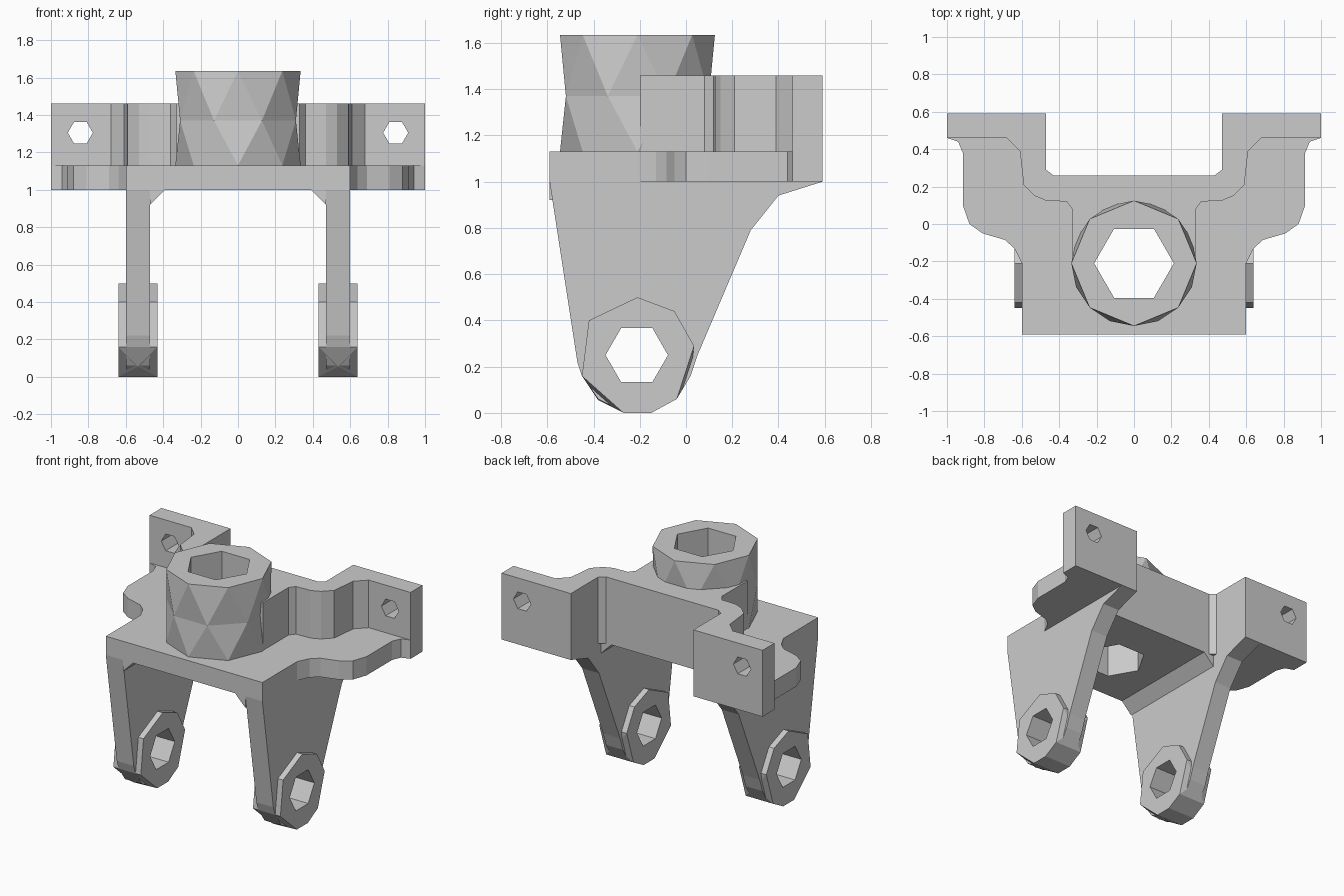
import bpy, bmesh
from math import sin, cos, pi
from mathutils import Vector

cube = bpy.data.objects.get("Cube")
if cube:
    bpy.data.objects.remove(cube)

grey = bpy.data.materials.new("plain grey")
grey.use_nodes = True
GREY = (0.6, 0.6, 0.6, 1)
grey.diffuse_color = GREY
grey.node_tree.nodes["Principled BSDF"].inputs["Base Color"].default_value = GREY


def finish(name, bm):
    bmesh.ops.recalc_face_normals(bm, faces=bm.faces)
    mesh = bpy.data.meshes.new(name)
    bm.to_mesh(mesh)
    bm.free()
    mesh.materials.append(grey)
    obj = bpy.data.objects.new(name, mesh)
    bpy.context.collection.objects.link(obj)
    return obj


def place(axis, a, b, h):
    """Put a 2D profile point at height h along the extrusion axis."""
    return {"x": (h, a, b), "y": (a, h, b), "z": (a, b, h)}[axis]


def prism(name, profile, axis, low, high):
    bm = bmesh.new()
    face = bm.faces.new([bm.verts.new(place(axis, a, b, low)) for a, b in profile])
    out = bmesh.ops.extrude_face_region(bm, geom=[face])
    shift = Vector(place(axis, 0, 0, high - low))
    bmesh.ops.translate(bm, vec=shift, verts=[v for v in out["geom"] if isinstance(v, bmesh.types.BMVert)])
    return finish(name, bm)


def ring(a, b, radius, sides, turn=0):
    return [(a + radius * cos(turn + 2 * pi * i / sides),
             b + radius * sin(turn + 2 * pi * i / sides)) for i in range(sides)]


def drill(obj, profile, axis, low, high):
    cutter = prism("hole_cutter", profile, axis, low, high)
    cutter.hide_render = True
    mod = obj.modifiers.new("hole", "BOOLEAN")
    mod.operation, mod.solver, mod.object = "DIFFERENCE", "EXACT", cutter
    bpy.context.view_layer.objects.active = obj
    bpy.ops.object.modifier_apply(modifier=mod.name)
    bpy.data.objects.remove(cutter)


def symmetric(half):
    return half + [(-a, b) for a, b in reversed(half)]


# Outlines run from the front to the back on the left side
back_edge = [(1, 0.46), (1, 0.59), (0.47, 0.59), (0.47, 0.29), (0.43, 0.26)]
plate_half = [(0.6, -0.59), (0.6, -0.21), (0.64, -0.13), (0.69, -0.085), (0.81, -0.05),
              (0.88, 0), (0.915, 0.1), (0.915, 0.38), (0.94, 0.44)] + back_edge
wall_half = [(0.33, -0.2), (0.33, 0.08), (0.36, 0.12), (0.47, 0.125), (0.53, 0.15),
             (0.59, 0.21), (0.61, 0.39), (0.68, 0.46)] + back_edge
base_plate = prism("base_plate", symmetric(plate_half), "z", 1, 1.13)
rear_wall = prism("rear_wall", symmetric(wall_half), "z", 1.13, 1.46)

# Faceted socket: three eight-sided rings, the middle one turned half a step
bm = bmesh.new()
rings = []
for z, turn in ((1.13, 0), (1.37, pi / 8), (1.635, 0)):
    rings.append([bm.verts.new((x, y, z)) for x, y in ring(0, -0.21, 0.335, 8, turn)])
low, mid, top = rings
for end in (low, top):
    bm.faces.new(end)
    for i in range(8):
        bm.faces.new((end[i], end[(i + 1) % 8], mid[i]))
        bm.faces.new((mid[i - 1], mid[i], end[i]))
socket = finish("socket", bm)

# Socket bore and mounting holes
for part in (base_plate, rear_wall, socket):
    drill(part, ring(0, -0.21, 0.213, 6), "z", 0.9, 1.8)
for side in (-1, 1):
    drill(rear_wall, ring(side * 0.843, 1.305, 0.067, 6), "y", 0.3, 0.8)

# Legs with gussets and pivot bosses
leg_profile = [(-0.59, 1), (-0.47, 0.22), (-0.45, 0.16), (-0.38, 0.06), (-0.27, 0.005),
               (-0.15, 0.005), (-0.04, 0.06), (0.02, 0.16), (0.05, 0.25),
               (0.28, 0.79), (0.4, 0.94), (0.59, 1)]
boss_profile = [(-0.21, 0.5), (-0.05, 0.44), (0.035, 0.29), (-0.04, 0.06),
                (-0.15, 0), (-0.27, 0), (-0.45, 0.16), (-0.42, 0.4)]
for side, label in ((1, "left"), (-1, "right")):
    leg = prism(label + "_leg", leg_profile, "x", side * 0.47, side * 0.6)
    gusset = [(side * 0.47, 0.92), (side * 0.47, 1), (side * 0.39, 1)]
    prism(label + "_gusset", gusset, "y", -0.59, 0.26)

    bm = bmesh.new()
    for x in (0.43, 0.64):
        for y, z in boss_profile:
            bm.verts.new((side * x, y, z))
    for y, z in ((0.02, 0.16), (-0.38, 0.055)):
        bm.verts.new((side * 0.535, y, z))
    bmesh.ops.convex_hull(bm, input=bm.verts)
    boss = finish(label + "_pivot_boss", bm)
    for part in (leg, boss):
        drill(part, ring(-0.213, 0.25, 0.135, 6), "x", side * 0.3, side * 0.8)
